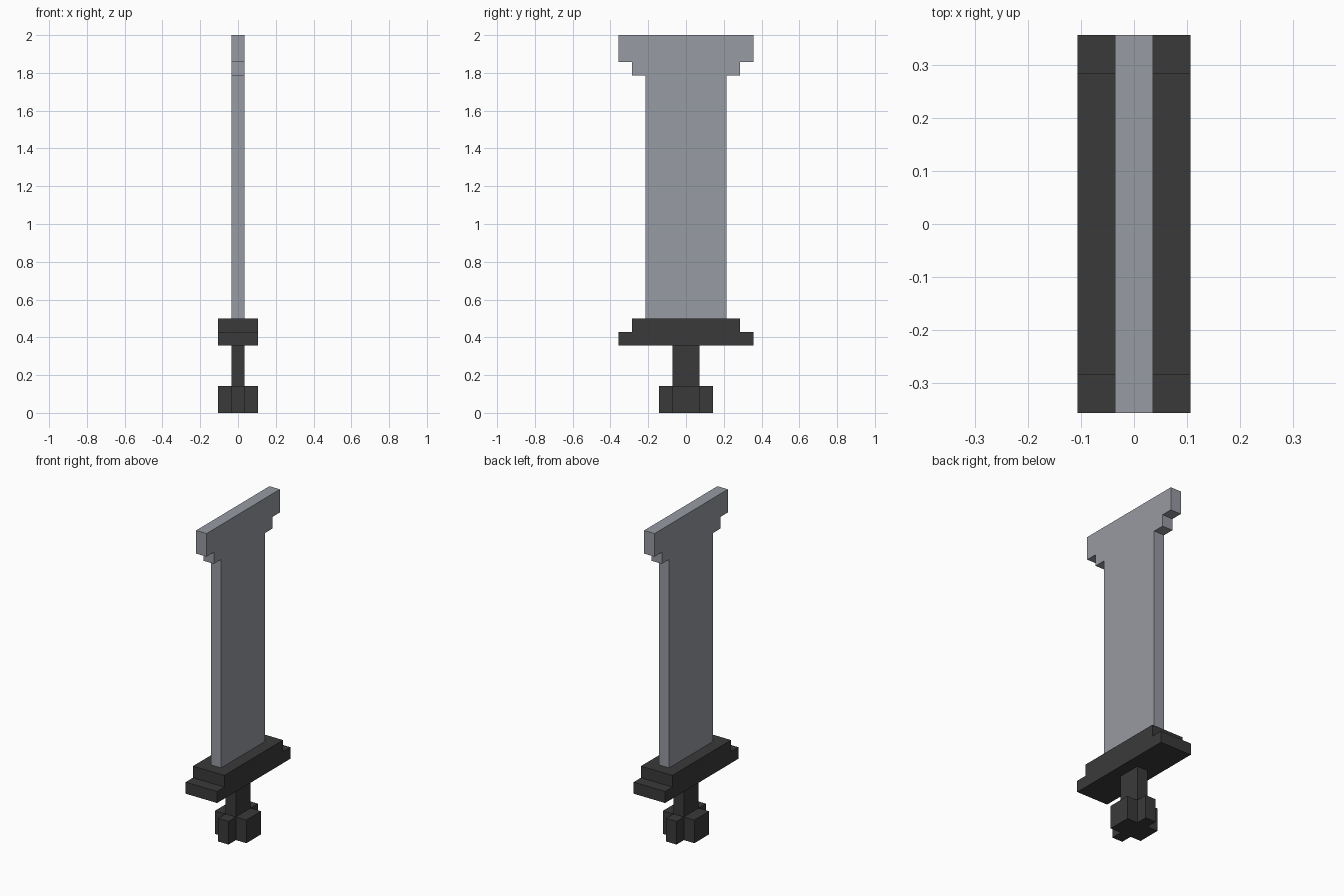
import bpy, bmesh
from mathutils import Vector

cube = bpy.data.objects.get("Cube")
if cube:
    bpy.data.objects.remove(cube, do_unlink=True)

U = 1 / 14  # one block; the sword is 28 blocks tall


def material(name, rgb):
    m = bpy.data.materials.new(name)
    m.use_nodes = True
    m.diffuse_color = (*rgb, 1)
    bsdf = next(n for n in m.node_tree.nodes if n.type == 'BSDF_PRINCIPLED')
    bsdf.inputs["Base Color"].default_value = (*rgb, 1)
    bsdf.inputs["Roughness"].default_value = 0.8
    return m


steel = material("steel grey", (0.31, 0.325, 0.36))
charcoal = material("charcoal", (0.042, 0.042, 0.042))


def extrude_outline(name, points, depth, mat):
    """Extrude a closed outline of block coordinates along the depth vector."""
    bm = bmesh.new()
    face = bm.faces.new([bm.verts.new(Vector(p) * U) for p in points])
    ext = bmesh.ops.extrude_face_region(bm, geom=[face])
    verts = [v for v in ext["geom"] if isinstance(v, bmesh.types.BMVert)]
    bmesh.ops.translate(bm, verts=verts, vec=Vector(depth) * U)
    bmesh.ops.recalc_face_normals(bm, faces=bm.faces[:])
    mesh = bpy.data.meshes.new(name)
    bm.to_mesh(mesh)
    bm.free()
    mesh.materials.append(mat)
    obj = bpy.data.objects.new(name, mesh)
    bpy.context.collection.objects.link(obj)


def side_profile(name, half, thickness, mat):
    """Mirror a (y, z) half outline across y = 0 and give it thickness in x."""
    outline = half + [(-y, z) for y, z in reversed(half)]
    x = -thickness / 2
    extrude_outline(name, [(x, y, z) for y, z in outline], (thickness, 0, 0), mat)


# Blade widening in two steps to a flat tip
side_profile("blade", [(3, 7), (3, 25), (4, 25), (4, 26), (5, 26), (5, 28)], 1, steel)

# Stepped crossguard and narrow grip
side_profile("crossguard", [(5, 5), (5, 6), (4, 6), (4, 7)], 3, charcoal)
side_profile("grip", [(1, 2), (1, 5)], 1, charcoal)

# Pommel with a cross-shaped plan
quarter = [(1.5, 1), (0.5, 1), (0.5, 2)]
half = quarter + [(-x, y) for x, y in reversed(quarter)]
plan = half + [(-x, -y) for x, y in half]
extrude_outline("pommel", [(x, y, 0) for x, y in plan], (0, 0, 2), charcoal)
